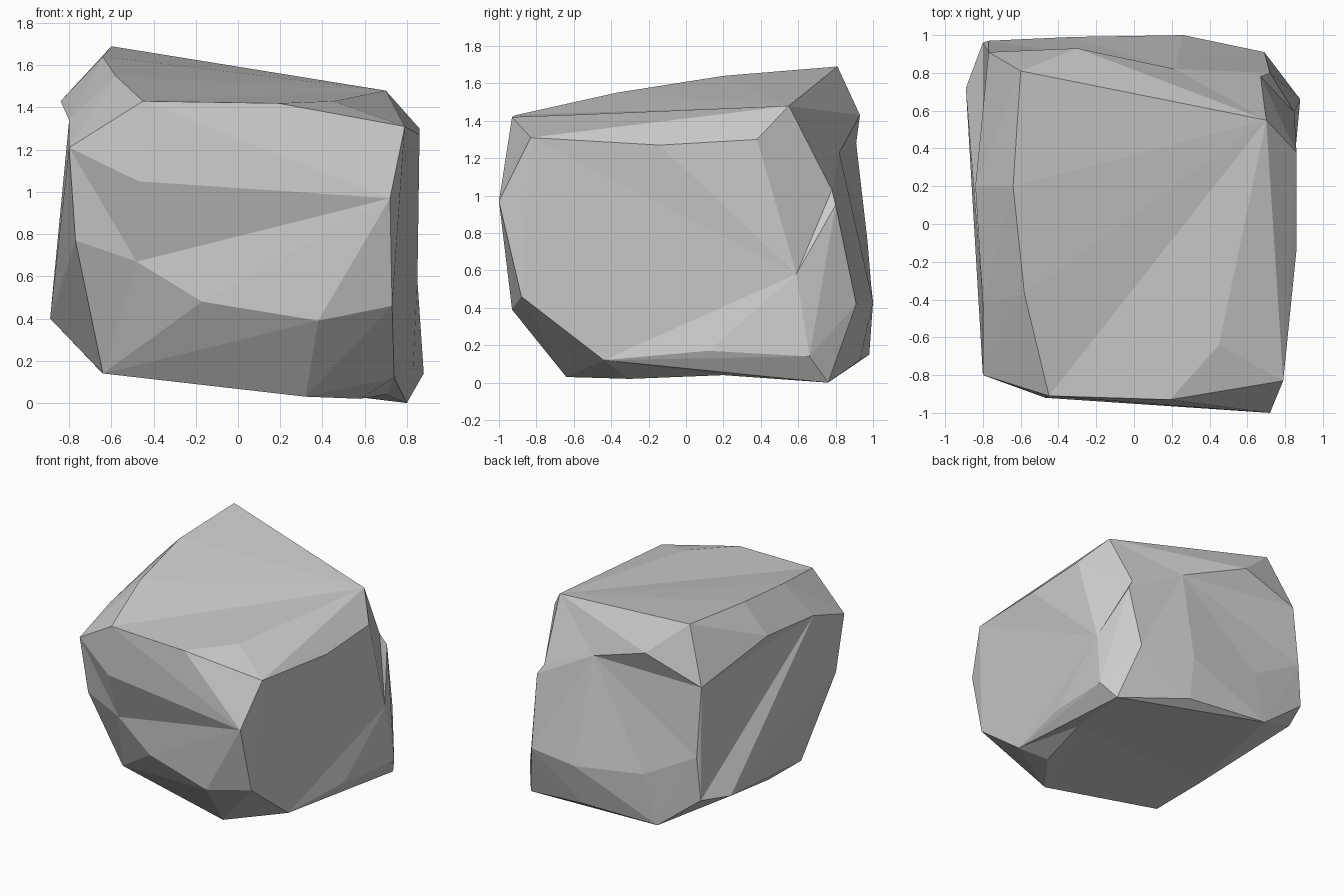
import bpy, bmesh
from mathutils import Vector
from mathutils.geometry import closest_point_on_tri

if "Cube" in bpy.data.objects:
    bpy.data.objects.remove(bpy.data.objects["Cube"])

# Corner points of the boulder, grouped by the region they shape
top = [(-.60, .81, 1.69), (.70, .55, 1.48), (-.64, .20, 1.64), (-.58, -.37, 1.55),
       (-.45, -.91, 1.43), (.19, -.93, 1.42), (.45, -.64, 1.43)]
front = [(.79, -.83, 1.31), (.72, -1, .97), (-.80, -.80, 1.21), (-.47, -.92, 1.05),
         (-.48, -.78, .67), (-.77, -.74, .77), (-.17, -.84, .48), (.38, -.93, .39),
         (.73, -.88, .46)]
left = [(-.77, .91, 1.28), (-.84, .20, 1.43), (-.80, -.42, 1.34), (-.89, .72, .40)]
right = [(.86, -.14, 1.27), (.86, .38, 1.30), (.85, .59, .58), (.88, .66, .14),
         (.83, .12, .17), (.72, .80, .95), (.67, .78, 1.03)]
back = [(-.30, .93, 1.43), (.22, .82, 1.23), (-.77, .97, .76), (-.80, .96, .43),
        (-.33, .99, .52), (.26, 1, .43), (.69, .91, .42)]
base = [(-.64, -.50, .14), (-.67, -.05, .17), (.32, -.64, .03), (.58, -.30, .02),
        (.74, -.44, .12), (.70, .20, .04), (.80, .76, 0), (.24, .93, .12), (-.44, .98, .15)]

# Fold lines running out from one corner to others
creases = [(front[1], [front[3], front[4], front[6]]),
           (front[4], [front[2], front[9 - 4], base[0]]),
           (left[2], [back[3]]),
           (top[1], [top[5], top[4], back[0], right[6]]),
           (right[2], [right[6], right[5], base[4], right[4], front[0], right[1], right[0]]),
           (right[6], [right[1]]),
           (back[1], [left[0], back[2], back[4], back[5], right[6]]),
           (base[5], [base[1]])]


def dent(bm, p):
    """Pull the nearest facet (or pair of facets) in to the point p."""
    def dist(f):
        return (closest_point_on_tri(p, *[v.co for v in f.verts]) - p).length
    near = min(bm.faces, key=dist)
    facets = [near]
    pair = [f for e in near.edges for f in e.link_faces if f is not near]
    second = min(pair, key=dist)
    if dist(second) < dist(near) + .03:
        facets.append(second)
    rim = [e.verts[:] for e in {e for f in facets for e in f.edges}
           if sum(f in facets for f in e.link_faces) == 1]
    bmesh.ops.delete(bm, geom=facets, context='FACES_ONLY')
    for e in [e for e in bm.edges if not e.link_faces]:
        bm.edges.remove(e)
    v = bm.verts.new(p)
    for a, b in rim:
        bm.faces.new((a, b, v))
    bmesh.ops.recalc_face_normals(bm, faces=bm.faces[:])


def crease(bm, p, q):
    """Turn facet edges that cross the line p-q until p and q are joined."""
    a, b = (min(bm.verts, key=lambda v: (v.co - Vector(c)).length) for c in (p, q))
    for _ in range(6):
        if bm.edges.get((a, b)):
            return
        d = b.co - a.co
        for f in a.link_faces:
            edge = next(e for e in f.edges if a not in e.verts)
            u, v = edge.verts
            n = (u.co - a.co).cross(v.co - a.co).normalized()
            if (u.co - a.co).cross(d).dot(n) > 0 and d.cross(v.co - a.co).dot(n) > 0:
                break
        else:
            return
        other = next(g for g in edge.link_faces if g is not f)
        w = next(x for x in other.verts if x not in (u, v))
        if bm.edges.get((a, w)):
            return
        bm.edges.remove(edge)
        bm.faces.new((a, u, w))
        bm.faces.new((a, w, v))


# Convex body, then the points lying inside it become shallow hollows
bm = bmesh.new()
for p in top + front + left + right + back + base:
    bm.verts.new(p)
bmesh.ops.convex_hull(bm, input=bm.verts[:])
loose = [v for v in bm.verts if not v.link_faces]
hollows = [v.co.copy() for v in loose]
bmesh.ops.delete(bm, geom=loose, context='VERTS')
bmesh.ops.triangulate(bm, faces=bm.faces[:])
for p in hollows:
    dent(bm, p)
for p, ends in creases:
    for q in ends:
        crease(bm, p, q)
bmesh.ops.recalc_face_normals(bm, faces=bm.faces[:])

mesh = bpy.data.meshes.new("boulder")
bm.to_mesh(mesh)
bm.free()
bpy.context.collection.objects.link(bpy.data.objects.new("boulder", mesh))
